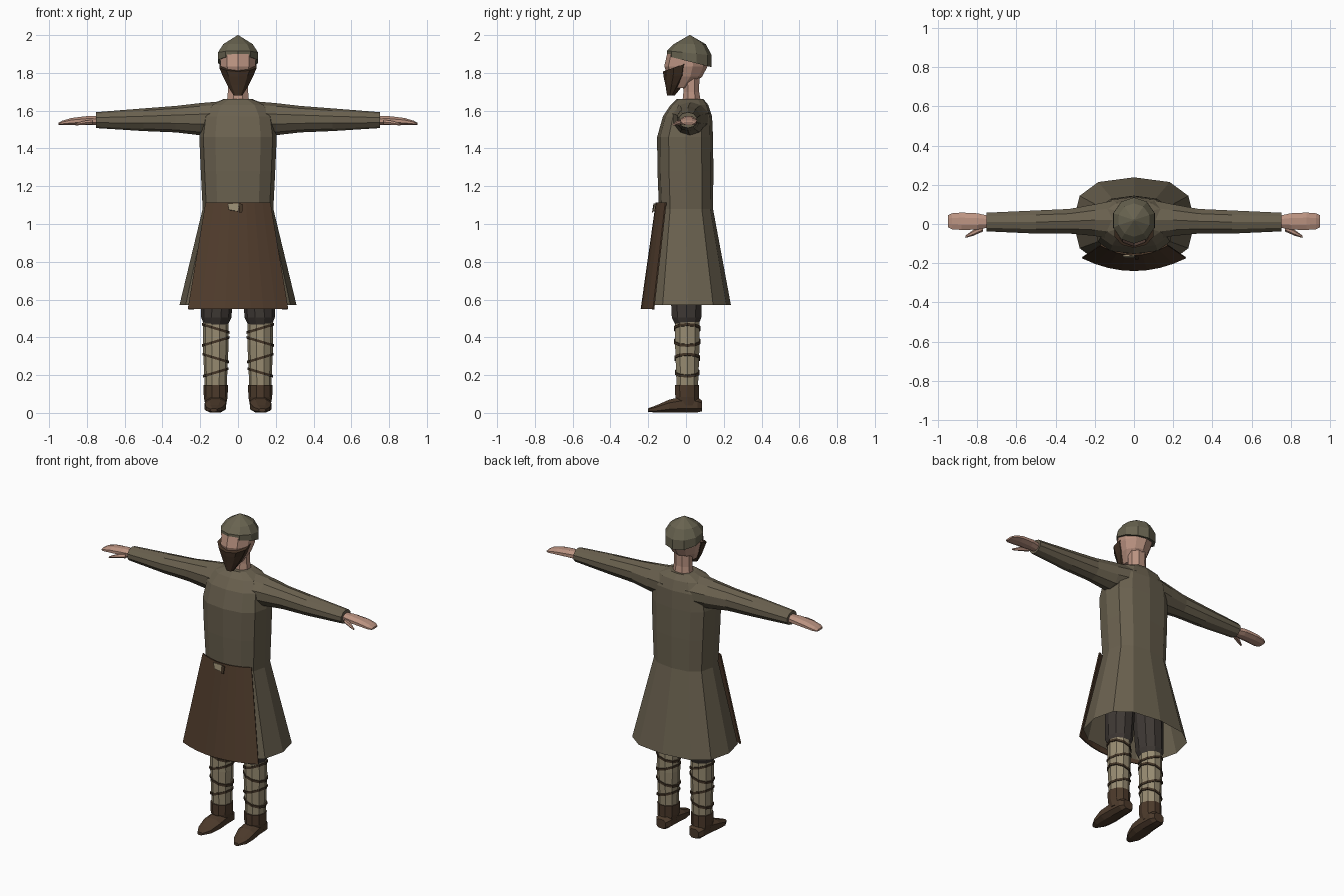
import bpy, bmesh, math


def material(name, r, g, b):
    """Flat colour given as 0-255 sRGB, stored as linear."""
    m = bpy.data.materials.new(name)
    lin = [((c / 255 + 0.055) / 1.055) ** 2.4 for c in (r, g, b)]
    m.diffuse_color = (*lin, 1)
    return m


CLOTH = material("olive_wool", 106, 97, 79)
HELMET = material("dull_metal", 104, 99, 80)
LEATHER = material("apron_leather", 80, 60, 44)
SKIN = material("skin", 188, 148, 130)
WRAP = material("linen_wrap", 152, 140, 114)
DARK = material("dark_trousers", 62, 56, 52)
BOOT = material("boot_leather", 76, 58, 43)
STRAP = material("strap_leather", 66, 52, 38)
HAIR = material("brown_beard", 66, 49, 36)


def finish(bm, name, mat):
    bmesh.ops.recalc_face_normals(bm, faces=bm.faces)
    me = bpy.data.meshes.new(name)
    bm.to_mesh(me)
    bm.free()
    me.materials.append(mat)
    ob = bpy.data.objects.new(name, me)
    bpy.context.collection.objects.link(ob)
    return ob


def loft(name, mat, rings, n=10, axis="z", power=2.0, phase=0.0,
         caps=(True, True), side=1):
    """Skin oval rings (cx, cy, cz, a, b[, tilt_y, tilt_x]) placed along an axis."""
    bm = bmesh.new()
    rows = []
    for cx, cy, cz, a, b, *tilt in rings:
        ty, tx = (tilt + [0, 0])[:2]
        row = []
        for i in range(n):
            t = math.tau * (i + phase) / n
            c, s = math.cos(t), math.sin(t)
            u = a * math.copysign(abs(c) ** (2 / power), c)
            v = b * math.copysign(abs(s) ** (2 / power), s)
            x, y, z = {"z": (cx + u, cy + v, cz + ty * v + tx * u),
                       "x": (cx, cy + u, cz + v),
                       "y": (cx + u, cy, cz + v)}[axis]
            row.append(bm.verts.new((x * side, y, z)))
        rows.append(row)
    for r0, r1 in zip(rows, rows[1:]):
        for i in range(n):
            j = (i + 1) % n
            bm.faces.new((r0[i], r0[j], r1[j], r1[i]))
    if caps[0]:
        bm.faces.new(rows[0])
    if caps[1]:
        bm.faces.new(rows[-1])
    return finish(bm, name, mat)


def plate(name, mat, points, thickness):
    """Thin flat plate from an outline."""
    bm = bmesh.new()
    bm.faces.new([bm.verts.new(p) for p in points])
    ob = finish(bm, name, mat)
    ob.modifiers.new("thickness", "SOLIDIFY").thickness = thickness
    return ob


# Tunic with flared open skirt
loft("tunic", CLOTH, [
    (0, 0.01, 0.57, 0.31, 0.228), (0, 0, 1.08, 0.187, 0.143),
    (0, -0.003, 1.28, 0.197, 0.148), (0, -0.005, 1.46, 0.205, 0.148),
    (0, 0.008, 1.57, 0.19, 0.13), (0, 0.018, 1.63, 0.15, 0.10),
    (0, 0.022, 1.662, 0.075, 0.07)], n=12, power=2.6, caps=(False, True))

# Apron: a curved sheet over the front of the skirt
bm = bmesh.new()
cols = []
for i in range(9):
    t = i / 4 - 1
    cols.append([bm.verts.new((hw * t, y + bow * t * t, z)) for hw, y, bow, z in
                 ((0.172, -0.16, 0.05, 1.115), (0.266, -0.24, 0.065, 0.55))])
for c0, c1 in zip(cols, cols[1:]):
    bm.faces.new((c0[0], c1[0], c1[1], c0[1]))
apron = finish(bm, "apron", LEATHER)
apron.modifiers.new("thickness", "SOLIDIFY").thickness = 0.008

# Belt buckle and its hanging tie
plate("buckle", WRAP, [(-0.055, -0.167, 1.108), (0.003, -0.167, 1.108),
                       (0.0, -0.173, 1.068), (-0.048, -0.173, 1.075)], 0.008)
plate("belt_tie", STRAP, [(0.003, -0.166, 1.108), (0.025, -0.166, 1.105),
                          (0.022, -0.174, 1.06), (0.006, -0.174, 1.06)], 0.006)

# Neck, head, beard and helmet
loft("neck", SKIN, [(0, 0.03, 1.63, 0.065, 0.055), (0, 0.028, 1.70, 0.058, 0.045),
                    (0, 0.025, 1.82, 0.058, 0.05)], n=8, phase=0.5)
loft("head", SKIN, [(0, -0.03, 1.72, 0.045, 0.045), (0, -0.005, 1.78, 0.08, 0.09),
                    (0, 0.0, 1.835, 0.098, 0.115), (0, 0.01, 1.91, 0.1, 0.108)],
     n=10, phase=0.5)
loft("beard", HAIR, [
    (0, -0.08, 1.68, 0.024, 0.02), (0, -0.062, 1.735, 0.06, 0.047),
    (0, -0.045, 1.785, 0.085, 0.074, 0.05), (0, -0.04, 1.836, 0.104, 0.082, 0.35)],
     n=10, phase=0.5)
loft("helmet", HELMET, [
    (0, 0.018, 1.86, 0.112, 0.118, -0.25), (0, 0.018, 1.905, 0.111, 0.118, -0.1),
    (0, 0.02, 1.952, 0.082, 0.085), (0, 0.02, 2.0, 0.002, 0.002)], n=10, phase=0.5)

for side, word in ((1, "left"), (-1, "right")):
    # Sleeve
    loft(word + "_sleeve", CLOTH, [
        (0.08, 0.02, 1.56, 0.11, 0.09), (0.2, 0.02, 1.555, 0.085, 0.085),
        (0.33, 0.014, 1.555, 0.066, 0.07), (0.5, 0.01, 1.552, 0.062, 0.06),
        (0.752, 0.01, 1.55, 0.05, 0.042)], n=10, axis="x", phase=0.5, side=side)
    # Hand and thumb
    loft(word + "_hand", SKIN, [
        (0.74, 0.012, 1.547, 0.032, 0.026), (0.80, 0.013, 1.548, 0.045, 0.025),
        (0.88, 0.014, 1.543, 0.048, 0.02), (0.93, 0.014, 1.535, 0.044, 0.013),
        (0.95, 0.014, 1.53, 0.032, 0.006)], n=8, axis="x", phase=0.5, side=side)
    loft(word + "_thumb", SKIN, [
        (0.77, -0.02, 1.54, 0.018, 0.014), (0.82, -0.045, 1.535, 0.015, 0.012),
        (0.86, -0.065, 1.526, 0.006, 0.005)], n=6, axis="x", side=side)
    # Trouser leg, gathered at the knee
    loft(word + "_trouser_leg", DARK, [
        (0.117, 0.005, 0.465, 0.062, 0.064), (0.115, 0.003, 0.505, 0.08, 0.082),
        (0.112, 0.002, 0.58, 0.083, 0.085), (0.095, 0.0, 0.95, 0.09, 0.095)],
        n=10, side=side)
    # Shin wrap
    loft(word + "_shin_wrap", WRAP, [
        (0.118, 0.007, 0.10, 0.058, 0.058), (0.118, 0.007, 0.2, 0.061, 0.062),
        (0.118, 0.007, 0.36, 0.068, 0.068), (0.118, 0.007, 0.482, 0.067, 0.068)],
        n=10, side=side)
    # Slanted straps around the shin
    for k, (z, r) in enumerate(((0.447, 0.073), (0.378, 0.073),
                                (0.290, 0.071), (0.214, 0.068))):
        slope = 0.3 if k % 2 == 0 else -0.3
        loft(f"{word}_strap_{k + 1}", STRAP,
             [(0.118, 0.007, z + d, r, r, 0, slope) for d in (-0.007, 0.007)],
             n=10, side=side)
    # Boot cuff and pointed shoe
    loft(word + "_boot_cuff", BOOT, [
        (0.118, 0.012, 0.04, 0.055, 0.062), (0.118, 0.006, 0.085, 0.063, 0.066),
        (0.118, 0.006, 0.148, 0.065, 0.067)], n=10, side=side)
    loft(word + "_shoe", BOOT, [
        (0.116, 0.086, 0.037, 0.035, 0.03), (0.116, 0.06, 0.042, 0.052, 0.042),
        (0.117, -0.03, 0.043, 0.057, 0.043), (0.12, -0.09, 0.036, 0.06, 0.036),
        (0.125, -0.155, 0.021, 0.046, 0.021), (0.128, -0.2, 0.015, 0.018, 0.01)],
        n=8, axis="y", power=2.5, phase=0.5, side=side)
